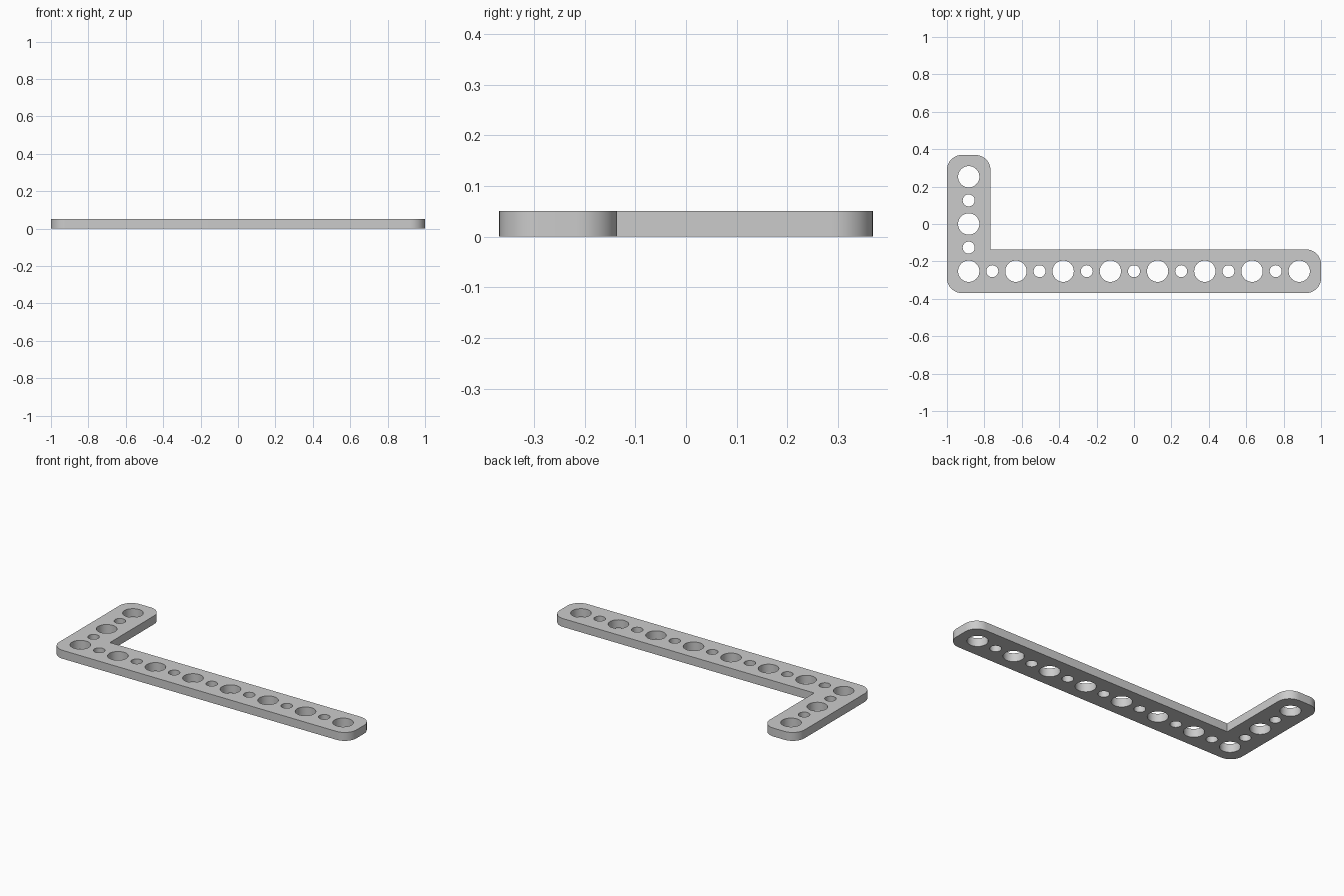
import bpy
import math

if "Cube" in bpy.data.objects:
    bpy.data.objects.remove(bpy.data.objects["Cube"], do_unlink=True)

PITCH = 0.2525       # spacing of the large holes
HALF = 0.1165        # half the arm width
THICK = 0.051
CORNER = 0.08
X0, Y0 = -3.5 * PITCH, -PITCH   # hole at the elbow


def arc(cx, cy, radius, start, sweep, steps):
    return [(cx + radius * math.cos(start + sweep * i / steps),
             cy + radius * math.sin(start + sweep * i / steps))
            for i in range(steps + 1)]


def corner(x, y, sx, sy, start):
    """Rounded outer corner, counter-clockwise."""
    return arc(x - sx * CORNER, y - sy * CORNER, CORNER,
               math.radians(start), math.pi / 2, 12)


def add_loop(curve, points):
    spline = curve.splines.new('POLY')
    spline.points.add(len(points) - 1)
    for p, (x, y) in zip(spline.points, points):
        p.co = (x, y, 0, 1)
    spline.use_cyclic_u = True


def add_hole(curve, x, y, radius):
    add_loop(curve, arc(x, y, radius, 0, math.tau, 40)[:-1])


# L-shaped outline with rounded outer corners and a sharp inner corner
left, right = X0 - HALF, -X0 + HALF
front, back = Y0 - HALF, -Y0 + HALF
outline = (corner(left, front, -1, -1, 180)
           + corner(right, front, 1, -1, 270)
           + corner(right, Y0 + HALF, 1, 1, 0)
           + [(X0 + HALF, Y0 + HALF)]
           + corner(X0 + HALF, back, 1, 1, 0)
           + corner(left, back, -1, 1, 90))

curve = bpy.data.curves.new("bracket_profile", 'CURVE')
curve.dimensions = '2D'
curve.fill_mode = 'BOTH'
curve.extrude = THICK / 2
add_loop(curve, outline)

# Alternating large and small holes along both arms
for i in range(15):
    add_hole(curve, X0 + i * PITCH / 2, Y0, 0.032 if i % 2 else 0.057)
for i in range(1, 5):
    add_hole(curve, X0, Y0 + i * PITCH / 2, 0.032 if i % 2 else 0.057)

bracket = bpy.data.objects.new("angle_bracket", curve)
bpy.context.collection.objects.link(bracket)
bracket.location.z = THICK / 2

# Turn the profile into a welded mesh
bpy.ops.object.select_all(action='DESELECT')
bracket.select_set(True)
bpy.context.view_layer.objects.active = bracket
bpy.ops.object.convert(target='MESH')
bpy.ops.object.mode_set(mode='EDIT')
bpy.ops.mesh.select_all(action='SELECT')
bpy.ops.mesh.remove_doubles(threshold=0.0005)
bpy.ops.mesh.normals_make_consistent(inside=False)
bpy.ops.object.mode_set(mode='OBJECT')
bpy.ops.object.shade_smooth_by_angle(angle=math.radians(30))

# Plain grey finish
grey = bpy.data.materials.new("grey")
grey.use_nodes = True
colour = (0.6, 0.6, 0.6, 1)
grey.diffuse_color = colour
grey.node_tree.nodes["Principled BSDF"].inputs["Base Color"].default_value = colour
bracket.data.materials.clear()
bracket.data.materials.append(grey)
